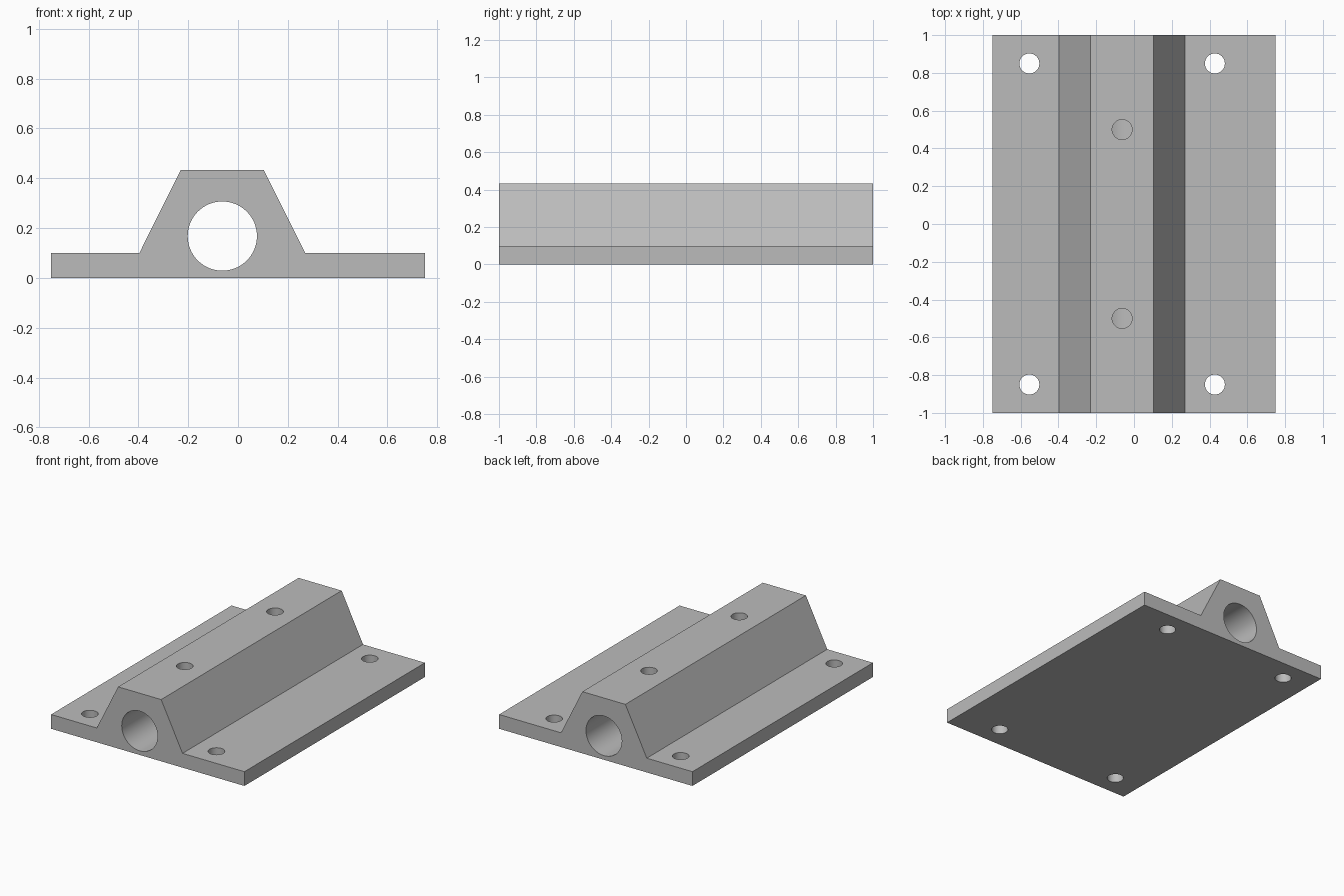
import bpy, bmesh, math
from mathutils import Matrix, Vector

old = bpy.data.objects.get("Cube")
if old:
    bpy.data.objects.remove(old, do_unlink=True)

BORE_X, BORE_Z, BORE_R = -0.063, 0.168, 0.139
HOLE_R = 0.053
BASE_H, TOP_H = 0.1, 0.433

grey = bpy.data.materials.new("machined_grey")
grey.use_nodes = True
colour = (0.5, 0.5, 0.5, 1)
grey.diffuse_color = colour
grey.node_tree.nodes["Principled BSDF"].inputs["Base Color"].default_value = colour


def add_object(name, bm):
    bmesh.ops.recalc_face_normals(bm, faces=bm.faces)
    mesh = bpy.data.meshes.new(name)
    bm.to_mesh(mesh)
    bm.free()
    obj = bpy.data.objects.new(name, mesh)
    bpy.context.collection.objects.link(obj)
    mesh.materials.append(grey)
    return obj


# Flanged housing: one profile extruded along y
profile = [(-0.75, 0), (0.75, 0), (0.75, BASE_H), (BORE_X + 0.333, BASE_H),
           (BORE_X + 0.167, TOP_H), (BORE_X - 0.167, TOP_H),
           (BORE_X - 0.333, BASE_H), (-0.75, BASE_H)]
bm = bmesh.new()
face = bm.faces.new([bm.verts.new((x, -1, z)) for x, z in profile])
ext = bmesh.ops.extrude_face_region(bm, geom=[face])
bmesh.ops.translate(bm, vec=(0, 2, 0),
                    verts=[v for v in ext["geom"] if isinstance(v, bmesh.types.BMVert)])
housing = add_object("bearing_housing", bm)


def drill(radius, start, end, segments):
    """Cut a round hole between two points."""
    start, end = Vector(start), Vector(end)
    axis = end - start
    turn = axis.to_track_quat("Z", "Y").to_matrix().to_4x4()
    bm = bmesh.new()
    bmesh.ops.create_cone(bm, cap_ends=True, segments=segments, radius1=radius,
                          radius2=radius, depth=axis.length,
                          matrix=Matrix.Translation((start + end) / 2) @ turn)
    cutter = add_object("hole_cutter", bm)
    cutter.hide_render = True
    mod = housing.modifiers.new("hole", "BOOLEAN")
    mod.operation = "DIFFERENCE"
    mod.solver = "EXACT"
    mod.object = cutter
    bpy.ops.object.modifier_apply(modifier=mod.name)
    bpy.data.objects.remove(cutter, do_unlink=True)


bpy.context.view_layer.objects.active = housing
housing.select_set(True)

# Shaft bore, then set screw holes into it and mounting holes in the flanges
drill(BORE_R, (BORE_X, -1.1, BORE_Z), (BORE_X, 1.1, BORE_Z), 64)
for side in (-1, 1):
    drill(HOLE_R, (BORE_X, side * 0.5, BORE_Z), (BORE_X, side * 0.5, 0.6), 32)
    for dx in (-0.491, 0.491):
        drill(HOLE_R, (BORE_X + dx, side * 0.85, -0.1),
              (BORE_X + dx, side * 0.85, 0.3), 32)

bpy.ops.object.shade_smooth_by_angle(angle=math.radians(25))
